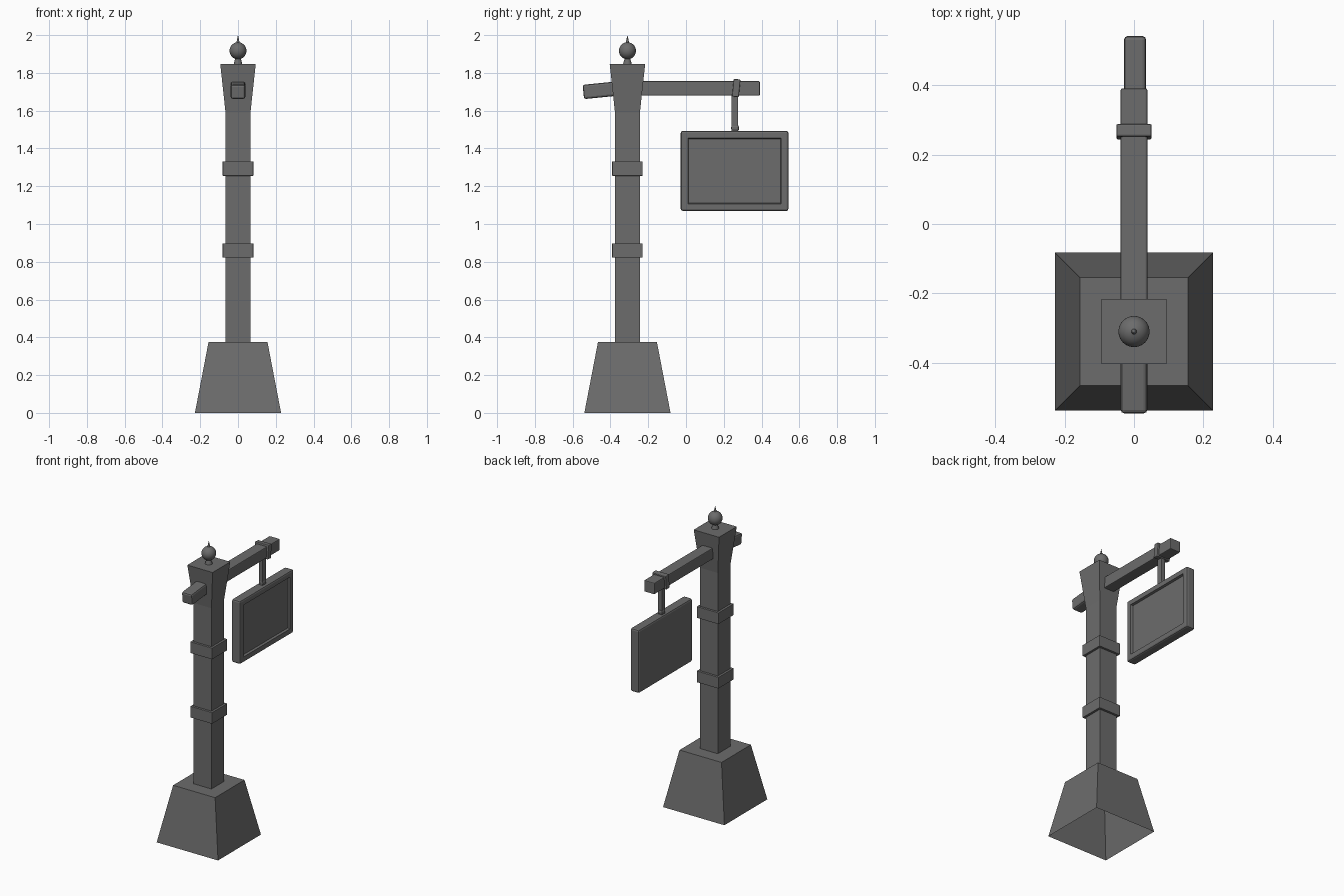
import bpy, bmesh, math

if "Cube" in bpy.data.objects:
    bpy.data.objects.remove(bpy.data.objects["Cube"])

PY = -0.31  # y of the post axis
dark = bpy.data.materials.new("dark_grey")
dark.diffuse_color = (0.15, 0.15, 0.15, 1)
dark.use_nodes = True
dark.node_tree.nodes["Principled BSDF"].inputs["Base Color"].default_value = dark.diffuse_color


def finish(bm, name):
    bmesh.ops.recalc_face_normals(bm, faces=bm.faces)
    me = bpy.data.meshes.new(name)
    bm.to_mesh(me)
    bm.free()
    me.materials.append(dark)
    ob = bpy.data.objects.new(name, me)
    bpy.context.collection.objects.link(ob)
    return ob


def box_bm(size, bevel=0.0):
    bm = bmesh.new()
    bmesh.ops.create_cube(bm, size=1)
    bmesh.ops.scale(bm, vec=size, verts=bm.verts)
    if bevel:
        bmesh.ops.bevel(bm, geom=bm.edges[:], offset=bevel, segments=2,
                        profile=0.5, affect='EDGES')
    return bm


def box(name, size, loc, bevel=0.0, tilt=0.0):
    ob = finish(box_bm(size, bevel), name)
    ob.location = loc
    ob.rotation_euler.x = tilt
    return ob


def square_stack(name, sections):
    """Square column, open underneath, through (half width, z) sections."""
    bm = bmesh.new()
    rings = [[bm.verts.new((sx * h, PY + sy * h, z))
              for sx, sy in ((-1, -1), (1, -1), (1, 1), (-1, 1))]
             for h, z in sections]
    for a, b in zip(rings, rings[1:]):
        for i in range(4):
            j = (i + 1) % 4
            bm.faces.new((a[i], a[j], b[j], b[i]))
    bm.faces.new(rings[-1])
    return finish(bm, name)


# Tapered hollow footing and flared post
square_stack("base", [(0.228, 0), (0.156, 0.375)])
square_stack("post", [(0.066, 0.375), (0.066, 1.59), (0.094, 1.848)])

# Bands round the post
for i, z in enumerate((0.86, 1.293)):
    box(f"post_band_{i + 1}", (0.162, 0.162, 0.076), (0, PY, z), 0.002)

# Turned finial: flared neck, ball and spike
profile = [(0, 1.84), (0.024, 1.84), (0.021, 1.855), (0.014, 1.877)]
profile += [(0.045 * math.sin(a), 1.917 - 0.045 * math.cos(a))
            for a in (math.radians(20 + 10 * k) for k in range(15))]
profile += [(0.008, 1.962), (0.005, 1.978), (0, 2.0)]
bm = bmesh.new()
verts = [bm.verts.new((r, 0, z)) for r, z in profile]
edges = [bm.edges.new(p) for p in zip(verts, verts[1:])]
bmesh.ops.spin(bm, geom=verts + edges, cent=(0, 0, 0), axis=(0, 0, 1),
               angle=2 * math.pi, steps=24)
bmesh.ops.remove_doubles(bm, verts=bm.verts, dist=0.0001)
finial = finish(bm, "finial")
finial.location.y = PY
bpy.context.view_layer.objects.active = finial
finial.select_set(True)
bpy.ops.object.shade_smooth_by_angle(angle=math.radians(35))
finial.select_set(False)

# Arm carrying the sign, and the drooping stub on the other side
box("arm", (0.077, 0.696, 0.076), (0, 0.043, 1.718), 0.005)
box("arm_stub", (0.077, 0.24, 0.076), (0, -0.424, 1.711), 0.011, 0.1)

# Strap round the arm, hanger and bottom knuckle
box("hanger_strap", (0.102, 0.036, 0.094), (0, 0.266, 1.72), 0.005, -0.1)
box("hanger", (0.03, 0.036, 0.2), (0, 0.258, 1.59), 0.003)
box("hanger_knuckle", (0.036, 0.042, 0.03), (0, 0.26, 1.508), 0.01)

# Sign board with a recessed panel on the +x side
bm = box_bm((0.064, 0.57, 0.424), 0.011)
bm.normal_update()
face = max((f for f in bm.faces if f.normal.x > 0.99), key=lambda f: f.calc_area())
bmesh.ops.inset_region(bm, faces=[face], thickness=0.027, use_even_offset=True)
bmesh.ops.inset_region(bm, faces=[face], thickness=0.004, depth=-0.015,
                       use_even_offset=True)
sign = finish(bm, "sign_board")
sign.location = (0.003, 0.257, 1.281)
